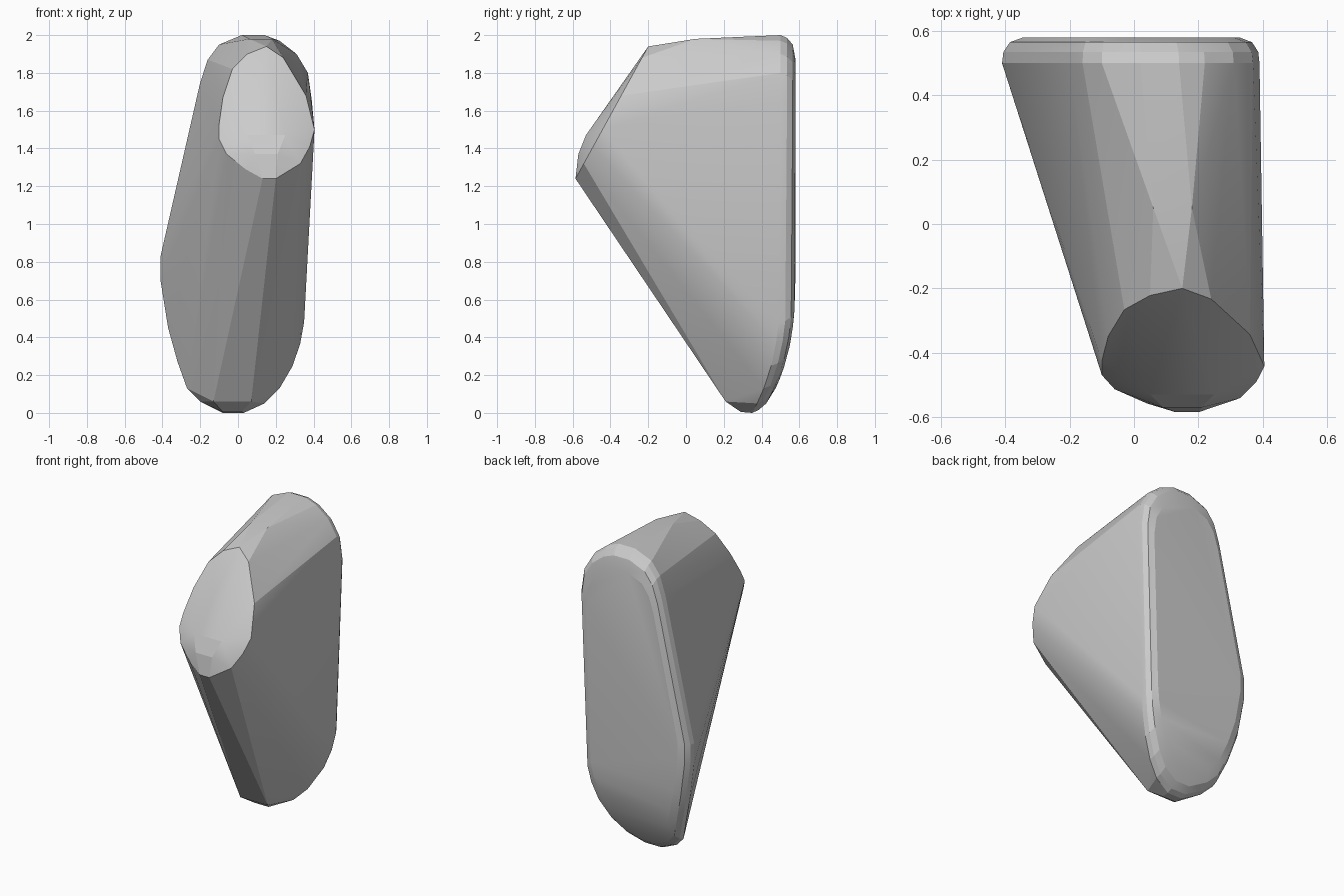
import bpy
import bmesh
from mathutils import Vector

default_cube = bpy.data.objects.get("Cube")
if default_cube:
    bpy.data.objects.remove(default_cube, do_unlink=True)


def make_material(name, colour):
    material = bpy.data.materials.new(name)
    material.use_nodes = True
    material.diffuse_color = colour
    shader = material.node_tree.nodes["Principled BSDF"]
    shader.inputs["Base Color"].default_value = colour
    return material


def curl(height):
    """How far the back face curls forward near the foot, from 0 to 1."""
    return max(0, 1 - height / 0.8) ** 3


def inset_ring(outline, scale_x, scale_z, depth, sweep):
    """Outline shrunk about its middle, placed at a depth that follows the curl."""
    ring = []
    for x, z in outline:
        height = 1 + (z - 1) * scale_z
        ring.append(Vector((x * scale_x, depth - sweep * curl(height), height)))
    return ring


# Tall back outline, as (x, z)
back_outline = [
    (0.02, 2), (0.14, 2), (0.22, 1.97), (0.31, 1.9), (0.37, 1.8), (0.39, 1.66),
    (0.35, 0.48), (0.33, 0.37), (0.29, 0.25), (0.22, 0.13), (0.14, 0.05),
    (0.03, 0), (-0.08, 0), (-0.2, 0.06), (-0.27, 0.13), (-0.32, 0.27),
    (-0.37, 0.45), (-0.41, 0.7), (-0.41, 0.83), (-0.2, 1.75), (-0.16, 1.87),
    (-0.1, 1.95),
]

# Sloping front facet outline, as (x, z)
front_outline = [
    (-0.1, 1.53), (-0.1, 1.45), (-0.06, 1.37), (0.04, 1.29), (0.13, 1.24),
    (0.2, 1.24), (0.33, 1.32), (0.38, 1.41), (0.405, 1.5), (0.36, 1.68),
    (0.24, 1.88), (0.15, 1.94), (0.05, 1.9), (-0.03, 1.82), (-0.08, 1.67),
]

# Rounded back: outer rim, bevel and flat face
points = inset_ring(back_outline, 1, 1, 0.5, 0.15)
points += inset_ring(back_outline, 0.99, 0.985, 0.535, 0.16)
points += inset_ring(back_outline, 0.94, 0.95, 0.565, 0.17)
points += inset_ring(back_outline, 0.84, 0.87, 0.58, 0.18)

# Front facet rim, leaning back towards the top
points += [Vector((x, -0.585 + (z - 1.24) * 0.55, z)) for x, z in front_outline]

# Mirrored pairs about a local centre: facet bulge, top ridge and foot
for centre, half_width, y, z in [
    (0.15, 0.1, -0.53, 1.47),
    (0.15, 0.06, -0.57, 1.37),
    (0.12, 0.06, 0.05, 1.98),
    (-0.03, 0.1, 0.21, 0.06),
    (-0.03, 0.05, 0.29, 0.005),
]:
    for side in (-1, 1):
        points.append(Vector((centre + side * half_width, y, z)))

# Wrap everything in one faceted shell
shell = bmesh.new()
for point in points:
    shell.verts.new(point)
hull = bmesh.ops.convex_hull(shell, input=shell.verts)
unused = {v for v in hull["geom_interior"] + hull["geom_unused"]
          if isinstance(v, bmesh.types.BMVert)}
bmesh.ops.delete(shell, geom=list(unused), context="VERTS")
bmesh.ops.recalc_face_normals(shell, faces=shell.faces)

mesh = bpy.data.meshes.new("stone_block")
shell.to_mesh(mesh)
shell.free()
stone = bpy.data.objects.new("stone_block", mesh)
bpy.context.collection.objects.link(stone)
mesh.materials.append(make_material("light_grey", (0.6, 0.6, 0.6, 1)))

# Soften only the shallow facets
bpy.context.view_layer.objects.active = stone
stone.select_set(True)
bpy.ops.object.shade_smooth_by_angle(angle=0.2)
